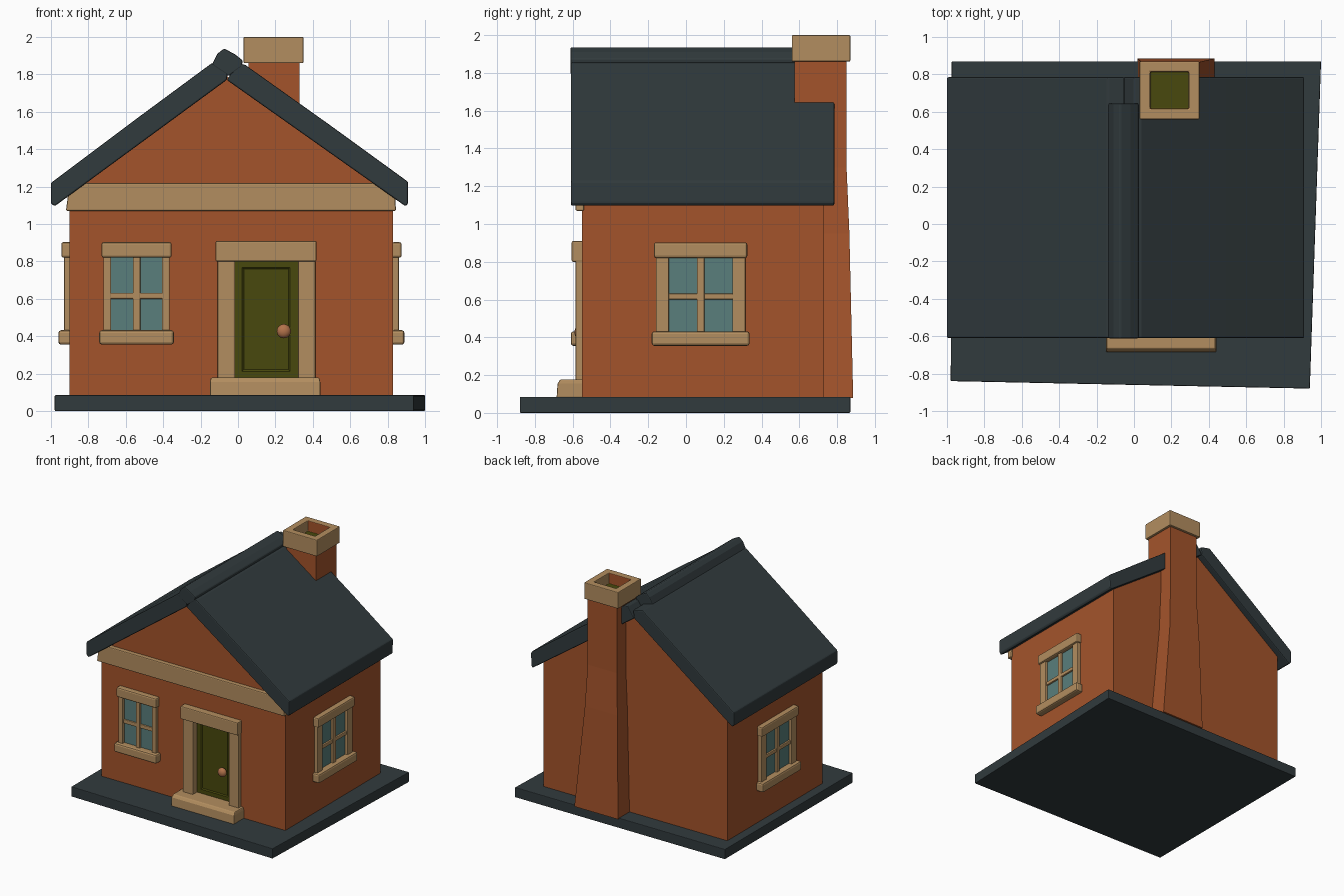
import bpy, bmesh, math
from mathutils import Vector

if "Cube" in bpy.data.objects:
    bpy.data.objects.remove(bpy.data.objects["Cube"])


def material(name, rgb):
    m = bpy.data.materials.new(name)
    m.diffuse_color = (*rgb, 1)
    m.use_nodes = True
    m.node_tree.nodes["Principled BSDF"].inputs["Base Color"].default_value = m.diffuse_color
    return m


BRICK = material("brick orange", (0.37, 0.088, 0.024))
TRIM = material("tan trim", (0.45, 0.27, 0.115))
SLATE = material("dark slate", (0.031, 0.043, 0.047))
GLASS = material("window glass", (0.10, 0.21, 0.20))
OLIVE = material("olive door", (0.065, 0.065, 0.004))
COPPER = material("copper knob", (0.45, 0.17, 0.07))


def finish(bm, name, mat, bevel=0.0):
    bmesh.ops.recalc_face_normals(bm, faces=bm.faces)
    me = bpy.data.meshes.new(name)
    bm.to_mesh(me)
    bm.free()
    me.materials.append(mat)
    ob = bpy.data.objects.new(name, me)
    bpy.context.collection.objects.link(ob)
    if bevel:
        b = ob.modifiers.new("bevel", 'BEVEL')
        b.width, b.segments = bevel, 2
    return ob


def loft(name, rings, mat, bevel=0.0):
    """Skin a stack of equal-sized rings and cap both ends."""
    bm = bmesh.new()
    vs = [[bm.verts.new(p) for p in r] for r in rings]
    n = len(vs[0])
    for a, b in zip(vs, vs[1:]):
        for i in range(n):
            j = (i + 1) % n
            bm.faces.new((a[i], a[j], b[j], b[i]))
    bm.faces.new(vs[0][::-1])
    bm.faces.new(vs[-1])
    return finish(bm, name, mat, bevel)


def extrude_y(name, profile, y0, y1, mat, bevel=0.0):
    return loft(name, [[(x, y, z) for x, z in profile] for y in (y0, y1)], mat, bevel)


def rect(x0, x1, y0, y1, z):
    return [(x0, y0, z), (x1, y0, z), (x1, y1, z), (x0, y1, z)]


def box(name, x0, x1, y0, y1, z0, z1, mat, bevel=0.0):
    x0, x1 = sorted((x0, x1))
    y0, y1 = sorted((y0, y1))
    return loft(name, [rect(x0, x1, y0, y1, z0), rect(x0, x1, y0, y1, z1)], mat, bevel)


# Slightly skewed ground slab
slab = [(-0.98, -0.84), (0.94, -0.88), (1.0, 0.87), (-0.975, 0.87)]
loft("base_slab", [[(x, y, z) for x, y in slab] for z in (0, 0.085)], SLATE, 0.005)

# Walls with gables, recessed for the door
walls = extrude_y("walls", [(-0.90, 0.08), (0.83, 0.08), (0.83, 1.16), (-0.06, 1.79), (-0.90, 1.17)],
                  -0.55, 0.73, BRICK)
cutter = box("door_cutter", -0.02, 0.32, -0.7, -0.515, 0.17, 0.81, BRICK)
cutter.hide_render = True
cut = walls.modifiers.new("door_recess", 'BOOLEAN')
cut.operation, cut.object, cut.solver = 'DIFFERENCE', cutter, 'EXACT'
bpy.context.view_layer.objects.active = walls
bpy.ops.object.modifier_apply(modifier=cut.name)
bpy.data.objects.remove(cutter)

# Gable beam, tapering upward
extrude_y("gable_beam", [(-0.92, 1.07), (0.845, 1.07), (0.835, 1.22), (-0.90, 1.22)],
          -0.585, -0.54, TRIM, 0.008)

# Roof slopes and ridge
extrude_y("roof_left", [(-0.98, 1.095), (-0.06, 1.77), (-0.05, 1.84), (-0.14, 1.86), (-0.56, 1.55), (-1.0, 1.22), (-1.0, 1.11)],
          -0.61, 0.785, SLATE, 0.008)
extrude_y("roof_right", [(0.895, 1.095), (-0.06, 1.77), (0.0, 1.86), (0.04, 1.85), (0.49, 1.53), (0.91, 1.225), (0.91, 1.11)],
          -0.61, 0.785, SLATE, 0.008)
extrude_y("roof_ridge", [(-0.14, 1.85), (-0.11, 1.91), (-0.075, 1.938), (-0.02, 1.91), (0.025, 1.875), (0.02, 1.84), (-0.05, 1.79)],
          -0.612, 0.645, SLATE, 0.008)

# Chimney stack flaring to the ground
loft("chimney_stack", [rect(0.02, 0.43, 0.66, 0.885, 0.08), rect(0.04, 0.345, 0.6, 0.865, 0.95),
                       rect(0.055, 0.33, 0.575, 0.85, 1.3), rect(0.055, 0.33, 0.575, 0.85, 1.88)], BRICK)

# Chimney cap with a dark flue
bm = bmesh.new()
bmesh.ops.create_cube(bm, size=1)
for v in bm.verts:
    v.co = Vector((0.19 + v.co.x * 0.32, 0.715 + v.co.y * 0.31, 1.93 + v.co.z * 0.14))
top = max(bm.faces, key=lambda f: f.calc_center_median().z)
bmesh.ops.inset_region(bm, faces=[top], thickness=0.08)
res = bmesh.ops.extrude_face_region(bm, geom=[top])
floor = [g for g in res["geom"] if isinstance(g, bmesh.types.BMFace)]
bmesh.ops.translate(bm, vec=(0, 0, -0.09), verts=floor[0].verts)
if top.is_valid:
    bmesh.ops.delete(bm, geom=[top], context='FACES_ONLY')
for f in bm.faces:
    c = f.calc_center_median()
    if abs(c.x - 0.19) < 0.1 and abs(c.y - 0.715) < 0.1 and 1.9 < c.z < 1.99:
        f.material_index = 1 if abs(f.normal.z) < 0.5 else 2
cap = finish(bm, "chimney_cap", TRIM, 0.006)
cap.data.materials.append(BRICK)
cap.data.materials.append(OLIVE)

# Door with sunken panel
bm = bmesh.new()
bmesh.ops.create_cube(bm, size=1)
for v in bm.verts:
    v.co = Vector((0.15 + v.co.x * 0.34, -0.52 + v.co.y * 0.02, 0.49 + v.co.z * 0.64))
front = min(bm.faces, key=lambda f: f.calc_center_median().y)
bmesh.ops.inset_region(bm, faces=[front], thickness=0.06)
bmesh.ops.inset_region(bm, faces=[front], thickness=0.012, depth=-0.008)
finish(bm, "door", OLIVE)

# Door surround and step
box("door_jamb_left", -0.11, -0.015, -0.585, -0.51, 0.17, 0.81, TRIM, 0.008)
box("door_jamb_right", 0.32, 0.415, -0.585, -0.51, 0.17, 0.81, TRIM, 0.008)
box("door_lintel", -0.12, 0.42, -0.605, -0.51, 0.80, 0.91, TRIM, 0.008)
loft("door_step", [rect(-0.15, 0.44, -0.685, -0.51, 0.08), rect(-0.15, 0.44, -0.68, -0.51, 0.155),
                   rect(-0.145, 0.435, -0.665, -0.51, 0.178)], TRIM, 0.006)

# Knob
bm = bmesh.new()
bmesh.ops.create_uvsphere(bm, u_segments=20, v_segments=12, radius=0.038)
for v in bm.verts:
    v.co = Vector((0.245 + v.co.x, -0.562 + v.co.y * 0.75, 0.427 + v.co.z))
knob = finish(bm, "door_knob", COPPER)
knob.data.shade_smooth()


def window(name, side, u0, u1, jamb):
    """Window on a wall; u runs along the wall, d is the distance out from it."""
    def part(label, a, b, d, z0, z1, mat, bevel=0.006):
        n = name + "_" + label
        if side == "front":
            return box(n, a, b, -0.54, -0.55 - d, z0, z1, mat, bevel)
        wall, s = (0.83, 1) if side == "right" else (-0.90, -1)
        return box(n, wall - s * 0.01, wall + s * d, a, b, z0, z1, mat, bevel)

    mid = (u0 + u1) / 2
    part("glass", u0 + 0.03, u1 - 0.03, 0.006, 0.42, 0.84, GLASS, 0)
    part("lintel", u0, u1, 0.045, 0.82, 0.903, TRIM, 0.012)
    part("sill", u0 - 0.012, u1 + 0.012, 0.06, 0.355, 0.432, TRIM, 0.014)
    part("jamb_a", u0 + 0.01, u0 + 0.01 + jamb, 0.03, 0.42, 0.83, TRIM)
    part("jamb_b", u1 - 0.01 - jamb, u1 - 0.01, 0.03, 0.42, 0.83, TRIM)
    part("mullion", mid - 0.02, mid + 0.02, 0.024, 0.42, 0.83, TRIM)
    part("crossbar", u0 + 0.03, u1 - 0.03, 0.02, 0.60, 0.632, TRIM)


window("front_window", "front", -0.73, -0.355, 0.042)
window("right_window", "right", -0.17, 0.325, 0.07)
window("left_window", "left", -0.17, 0.325, 0.07)
